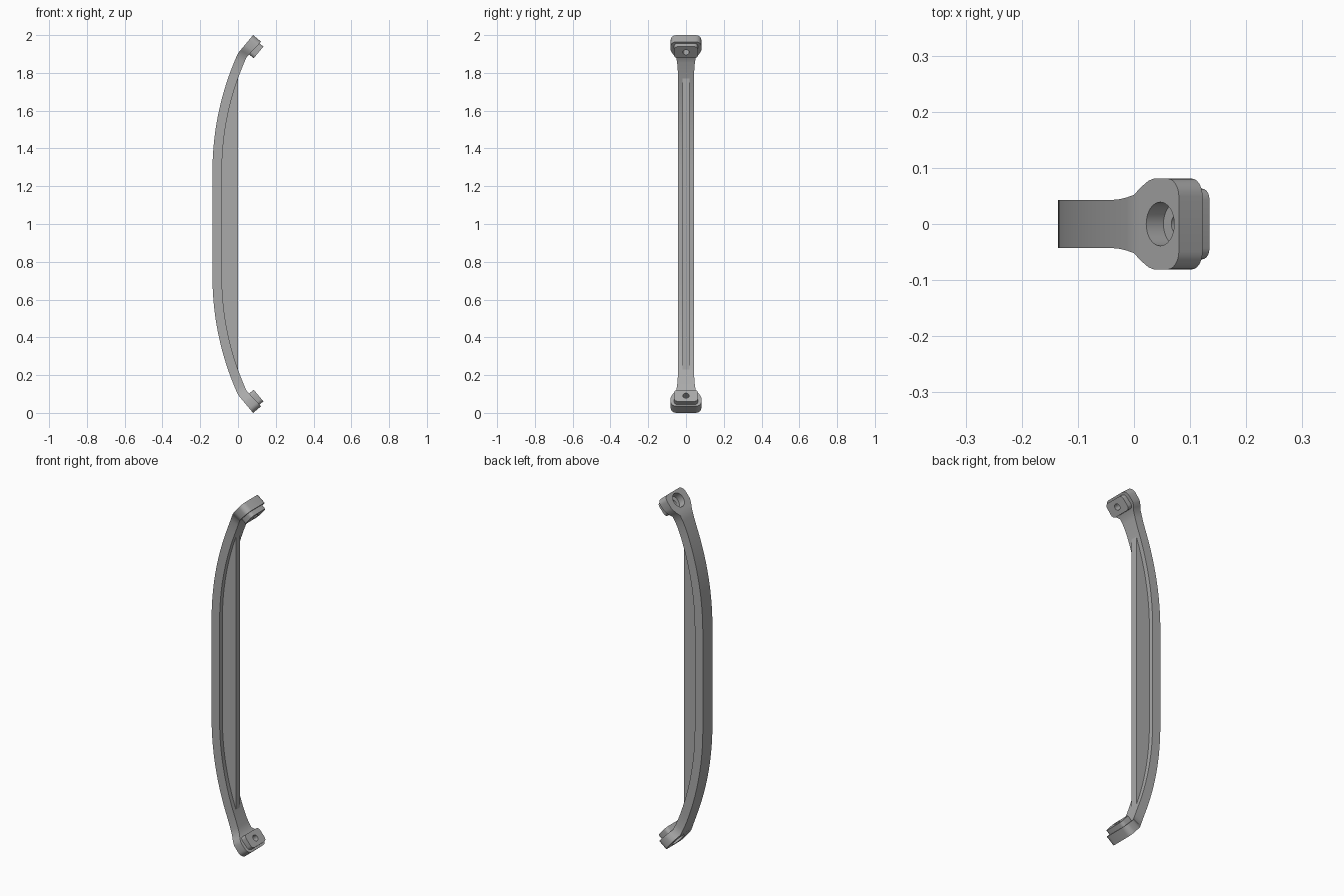
import bpy, bmesh
from math import sin, cos, radians, pi, asin
from mathutils import Vector, Matrix

old = bpy.data.objects.get("Cube")
if old:
    bpy.data.objects.remove(old, do_unlink=True)

grey = bpy.data.materials.new("plain grey")
grey.use_nodes = True
grey.diffuse_color = (0.4, 0.4, 0.4, 1)
grey.node_tree.nodes["Principled BSDF"].inputs["Base Color"].default_value = (0.4, 0.4, 0.4, 1)

# Shared dimensions
CX, CZ = 1.375, 1.28              # centre of the upper bend
R_OUT, R_IN = 1.51, 1.46          # outer and inner radius of the grip
BEND = 24.4                       # sweep of the bend in degrees
BAR_W, PAD_W = 0.043, 0.081       # half widths
PAD_L, PAD_T = 0.125, 0.055
D = Vector((0.64, 0, 0.768))      # along the upper pad
N = Vector((0.768, 0, -0.64))     # through the upper pad
TIP = Vector((0.08, 0, 2.0))
KINK = TIP - D * PAD_L
BORE = TIP - D * 0.052            # bolt hole centre on the pad


def make(name, bm):
    bmesh.ops.recalc_face_normals(bm, faces=bm.faces)
    me = bpy.data.meshes.new(name)
    bm.to_mesh(me)
    bm.free()
    me.materials.append(grey)
    ob = bpy.data.objects.new(name, me)
    bpy.context.collection.objects.link(ob)
    return ob


def bend_point(r, deg):
    a = radians(deg)
    return Vector((CX - r * cos(a), 0, CZ + r * sin(a)))


def flip(v):
    return Vector((v.x, v.y, 2 - v.z))


def prism(name, points, offset, lower=False):
    """Extrude a flat outline by an offset, optionally mirrored to the lower end."""
    bm = bmesh.new()
    rings = [[p + o for p in points] for o in (Vector(), offset)]
    a, b = [[bm.verts.new(flip(p) if lower else p) for p in ring] for ring in rings]
    bm.faces.new(a)
    bm.faces.new(b)
    for i in range(len(a)):
        j = (i + 1) % len(a)
        bm.faces.new((a[i], a[j], b[j], b[i]))
    return make(name, bm)


def combine(target, tool, operation):
    mod = target.modifiers.new(operation.lower(), 'BOOLEAN')
    mod.operation, mod.object, mod.solver = operation, tool, 'EXACT'
    bpy.context.view_layer.objects.active = target
    bpy.ops.object.modifier_apply(modifier=mod.name)
    bpy.data.objects.remove(tool, do_unlink=True)


# Grip: loft of rectangular sections, widening into the end pads
stations = []
steps = 20
for i in range(steps + 1):
    deg = BEND * i / steps
    t = max(0, (deg - 20.5) / (BEND - 20.5))
    stations.append((bend_point(R_OUT, deg), bend_point(R_IN, deg), BAR_W + 0.009 * t * t))
under = bend_point(R_IN, BEND)
under_end = TIP + N * PAD_T
radius = 0.032
pad = [(0.16, 0.066), (0.32, 0.077), (0.44, PAD_W)]
for k in range(7):
    a = k * pi / 12
    pad.append((1 - radius * (1 - sin(a)) / PAD_L, PAD_W - radius * (1 - cos(a))))
for s, w in pad:
    stations.append((KINK.lerp(TIP, s), under.lerp(under_end, s), w))
stations = [(flip(o), flip(i), w) for o, i, w in reversed(stations)] + stations

bm = bmesh.new()
rings = []
for o, i, w in stations:
    side = Vector((0, w, 0))
    rings.append([bm.verts.new(p) for p in (o - side, o + side, i + side, i - side)])
for a, b in zip(rings, rings[1:]):
    for k in range(4):
        j = (k + 1) % 4
        bm.faces.new((a[k], a[j], b[j], b[k]))
bm.faces.new(rings[0])
bm.faces.new(rings[-1])
grip = make("grip_and_pads", bm)

# Mounting feet and stepped bolt holes at both ends
Y = Vector((0, 1, 0))


def disc(centre, r):
    return [centre + (D * cos(k * pi / 16) + Y * sin(k * pi / 16)) * r for k in range(32)]


def rounded(centre, hd, hy, r):
    pts = []
    for q, (sd, sy) in enumerate(((1, 1), (-1, 1), (-1, -1), (1, -1))):
        for k in range(6):
            a = (q + k / 5) * pi / 2
            pts.append(centre + D * (sd * (hd - r) + r * cos(a)) + Y * (sy * (hy - r) + r * sin(a)))
    return pts


for lower in (False, True):
    foot = prism("foot", rounded(BORE + N * 0.045, 0.04, 0.063, 0.02), N * 0.036, lower)
    combine(grip, foot, 'UNION')
    combine(grip, prism("head_bore", disc(BORE - N * 0.03, 0.039), N * 0.07, lower), 'DIFFERENCE')
    combine(grip, prism("bolt_bore", disc(BORE + N * 0.02, 0.017), N * 0.1, lower), 'DIFFERENCE')

# Thin web filling the inside of the bow
R_MID = 1.485
top = asin((R_MID ** 2 - CX ** 2) ** 0.5 / R_MID) * 180 / pi
half = [bend_point(R_MID, top * i / 18) for i in range(19)]
outline = [flip(p) for p in reversed(half)] + half
web = prism("web", [p - Y * 0.018 for p in outline], Y * 0.036)

# Smooth curved faces, keep the corners crisp
for ob in (grip, web):
    bpy.ops.object.select_all(action='DESELECT')
    ob.select_set(True)
    bpy.context.view_layer.objects.active = ob
    bpy.ops.object.shade_smooth_by_angle(angle=radians(30))
